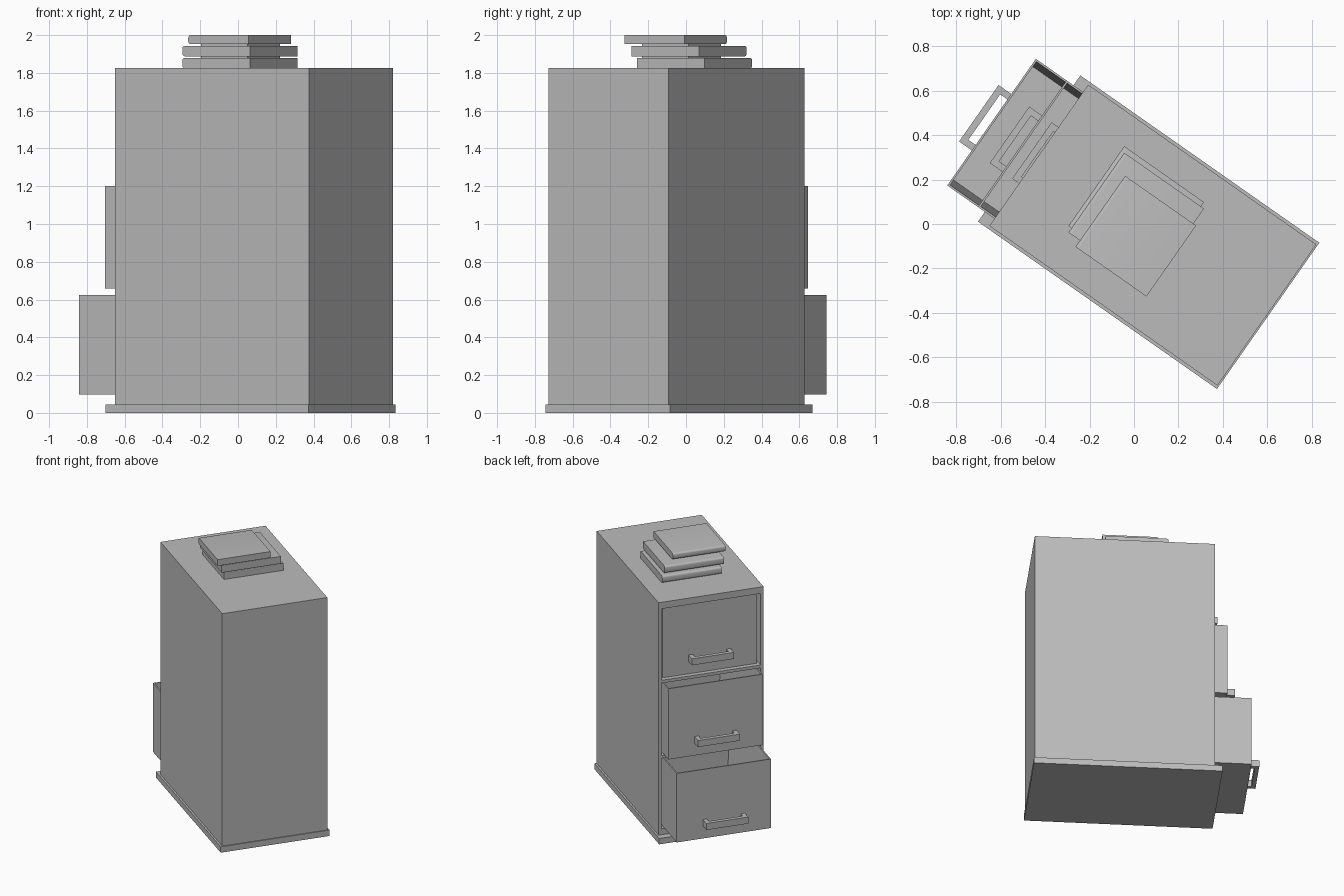
import bpy, bmesh, math
from mathutils import Matrix, Vector

cube = bpy.data.objects.get("Cube")
if cube:
    bpy.data.objects.remove(cube, do_unlink=True)

grey = bpy.data.materials.new("plain grey")
grey.use_nodes = True
GREY = (0.5, 0.5, 0.5, 1)
grey.diffuse_color = GREY
grey.node_tree.nodes["Principled BSDF"].inputs["Base Color"].default_value = GREY

# Cabinet frame: local +x points out of the drawers, local y runs across them
FRAME = Matrix.Translation((0.066, -0.037, 0)) @ Matrix.Rotation(math.radians(145), 4, 'Z')


def add_box(bm, x, y, z):
    size = Vector((x[1] - x[0], y[1] - y[0], z[1] - z[0]))
    mid = Vector((sum(x), sum(y), sum(z))) / 2
    mat = Matrix.Translation(mid) @ Matrix.Diagonal((*size, 1))
    return bmesh.ops.create_cube(bm, size=1, matrix=mat)["verts"]


def finish(name, bm):
    bmesh.ops.recalc_face_normals(bm, faces=bm.faces)
    mesh = bpy.data.meshes.new(name)
    bm.to_mesh(mesh)
    bm.free()
    mesh.materials.append(grey)
    obj = bpy.data.objects.new(name, mesh)
    bpy.context.collection.objects.link(obj)
    obj.matrix_world = FRAME
    return obj


def boxes(name, *specs):
    bm = bmesh.new()
    for spec in specs:
        add_box(bm, *spec)
    return finish(name, bm)


BACK, FRONT, HALF = -0.65, 0.604, 0.388
INNER = 0.366
BASE, TOP = 0.045, 1.825

# Plinth
boxes("plinth", ((-0.657, 0.657), (-0.402, 0.402), (0, BASE)))

# Carcass panels
boxes("side_panels", *[((BACK, FRONT), side, (BASE, TOP))
                       for side in ((-HALF, -INNER), (INNER, HALF))])
span = (-INNER, INNER)
boxes("top_panel", ((BACK, FRONT), span, (1.775, TOP)))
boxes("back_panel", ((BACK, BACK + 0.03), span, (BASE, 1.775)))

# Rails between the drawers
for name, z in (("bottom_rail", (BASE, 0.09)), ("lower_rail", (0.63, 0.652)),
                ("upper_rail", (1.205, 1.228))):
    boxes(name, ((BACK + 0.03, FRONT), span, z))


# Open drawers whose inner sides slope towards the floor
def drawer(name, front, z0, z1, half=0.348, rim=0.013):
    bm = bmesh.new()
    add_box(bm, (front - 0.8, front), (-half, half), (z0, z1))
    top = max(bm.faces, key=lambda f: f.calc_center_median().z)
    bmesh.ops.inset_region(bm, faces=[top], thickness=rim)
    new = bmesh.ops.extrude_discrete_faces(bm, faces=[top])["faces"][0]
    for v in new.verts:
        v.co.z = z0 + 0.02
        v.co.y *= 0.92
    finish(name, bm)


# Bracket handles: two stems and a bar
def handle(name, front, z0, half=0.155, t=0.03, reach=0.07):
    z = (z0 + 0.095, z0 + 0.145)
    stem = (front, front + reach - t)
    boxes(name, (stem, (-half, t - half), z), (stem, (half - t, half), z),
          ((front + reach - t, front + reach), (-half, half), z))


for level, front, z0, z1 in (("bottom", 0.864, 0.097, 0.625),
                             ("middle", 0.695, 0.658, 1.2),
                             ("top", 0.572, 1.23, 1.77)):
    drawer(level + "_drawer", front, z0, z1)
    handle(level + "_handle", front, z0)


# Stacked books with a rounded spine facing the drawers
def book(name, x, y, half, z):
    bm = bmesh.new()
    add_box(bm, (x - half, x + half), (y - half, y + half), z)
    spine = [e for e in bm.edges
             if all(v.co.x > x for v in e.verts)
             and abs(e.verts[0].co.z - e.verts[1].co.z) < 0.001]
    bmesh.ops.bevel(bm, geom=spine, offset=0.015, segments=4,
                    profile=0.5, affect='EDGES')
    obj = finish(name, bm)
    bpy.ops.object.select_all(action='DESELECT')
    obj.select_set(True)
    bpy.context.view_layer.objects.active = obj
    bpy.ops.object.shade_smooth_by_angle(angle=math.radians(35))


book("bottom_book", 0.093, -0.035, 0.219, (TOP, 1.879))
book("middle_book", 0.076, -0.011, 0.219, (1.888, 1.943))
book("top_book", 0.037, 0.048, 0.195, (1.952, 2.0))

# Loose sheets between the books
for name, z in (("lower_sheets", (1.879, 1.888)), ("upper_sheets", (1.943, 1.952))):
    boxes(name, ((-0.1, 0.2), (-0.13, 0.17), z))
